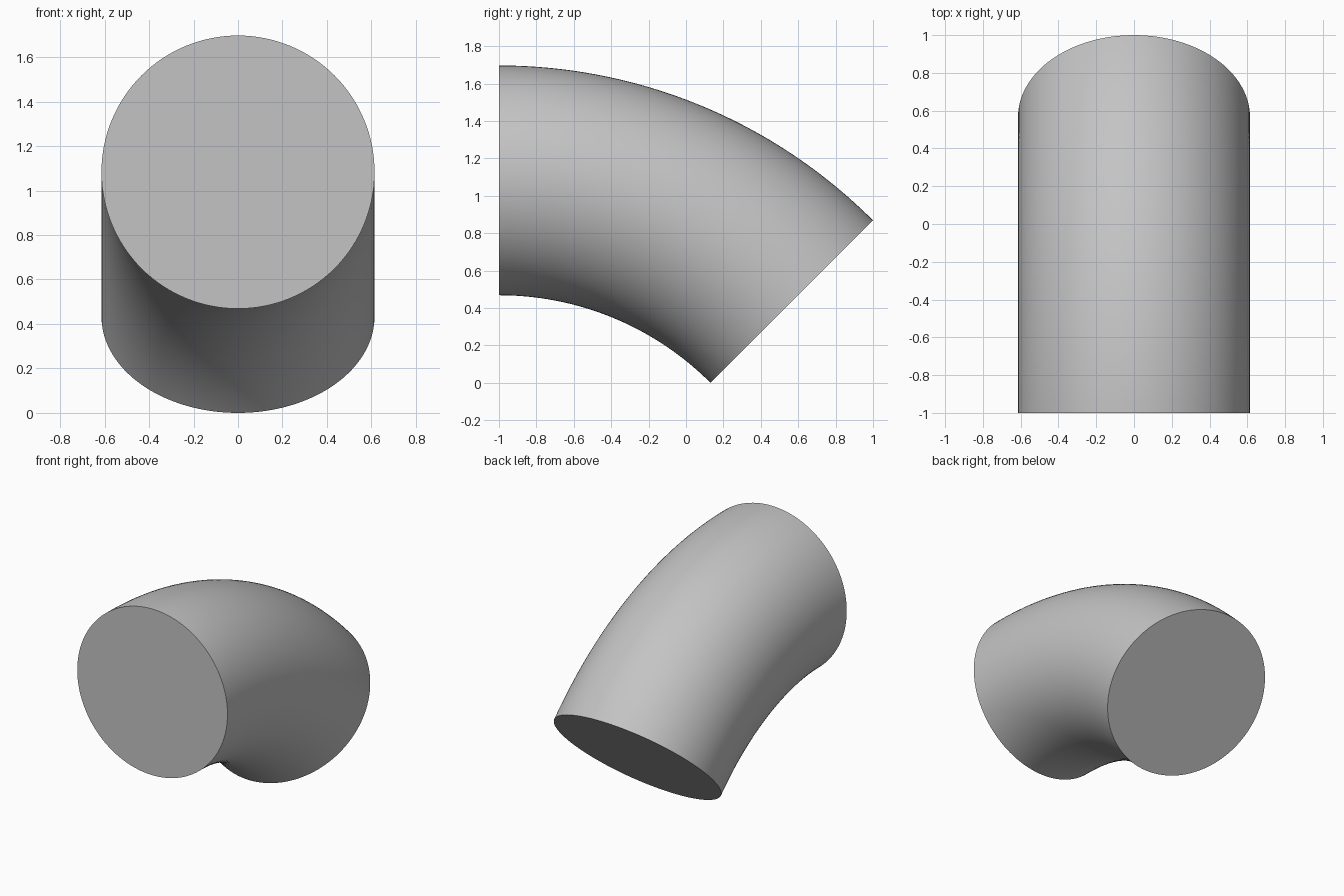
import bpy, bmesh, math
from mathutils import Matrix, Vector

if "Cube" in bpy.data.objects:
    bpy.data.objects.remove(bpy.data.objects["Cube"])

# Bend dimensions: a 45 degree sweep about an axis parallel to x
ANGLE = math.radians(45)
OUTER = 2 / math.sin(ANGLE)
INNER = 1.6
BEND = (OUTER + INNER) / 2
TUBE = (OUTER - INNER) / 2
CENTRE = Vector((0, -1, -INNER * math.cos(ANGLE)))

# Plain grey material
grey = bpy.data.materials.new("plain grey")
grey.use_nodes = True
colour = (0.55, 0.55, 0.55, 1)
grey.diffuse_color = colour
grey.node_tree.nodes["Principled BSDF"].inputs["Base Color"].default_value = colour

# Circular front end, swept backwards and down around the bend axis
bm = bmesh.new()
place = Matrix.Translation(CENTRE + Vector((0, 0, BEND))) @ Matrix.Rotation(math.pi / 2, 4, "X")
ring = bmesh.ops.create_circle(bm, cap_ends=False, segments=128, radius=TUBE, matrix=place)
front_edges = list(bm.edges)
swept = bmesh.ops.spin(bm, geom=ring["verts"] + front_edges, cent=CENTRE,
                       axis=(1, 0, 0), angle=-ANGLE, steps=48, use_duplicate=False)
back_edges = [e for e in swept["geom_last"] if isinstance(e, bmesh.types.BMEdge)]

# Flat closing discs at both ends
for edges in (front_edges, back_edges):
    bmesh.ops.contextual_create(bm, geom=edges)
bmesh.ops.recalc_face_normals(bm, faces=bm.faces)

mesh = bpy.data.meshes.new("pipe_bend")
bm.to_mesh(mesh)
bm.free()
mesh.materials.append(grey)
pipe = bpy.data.objects.new("pipe_bend", mesh)
bpy.context.collection.objects.link(pipe)

# Smooth sides with crisp end rims
bpy.ops.object.select_all(action="DESELECT")
pipe.select_set(True)
bpy.context.view_layer.objects.active = pipe
bpy.ops.object.shade_smooth_by_angle(angle=math.radians(30))
